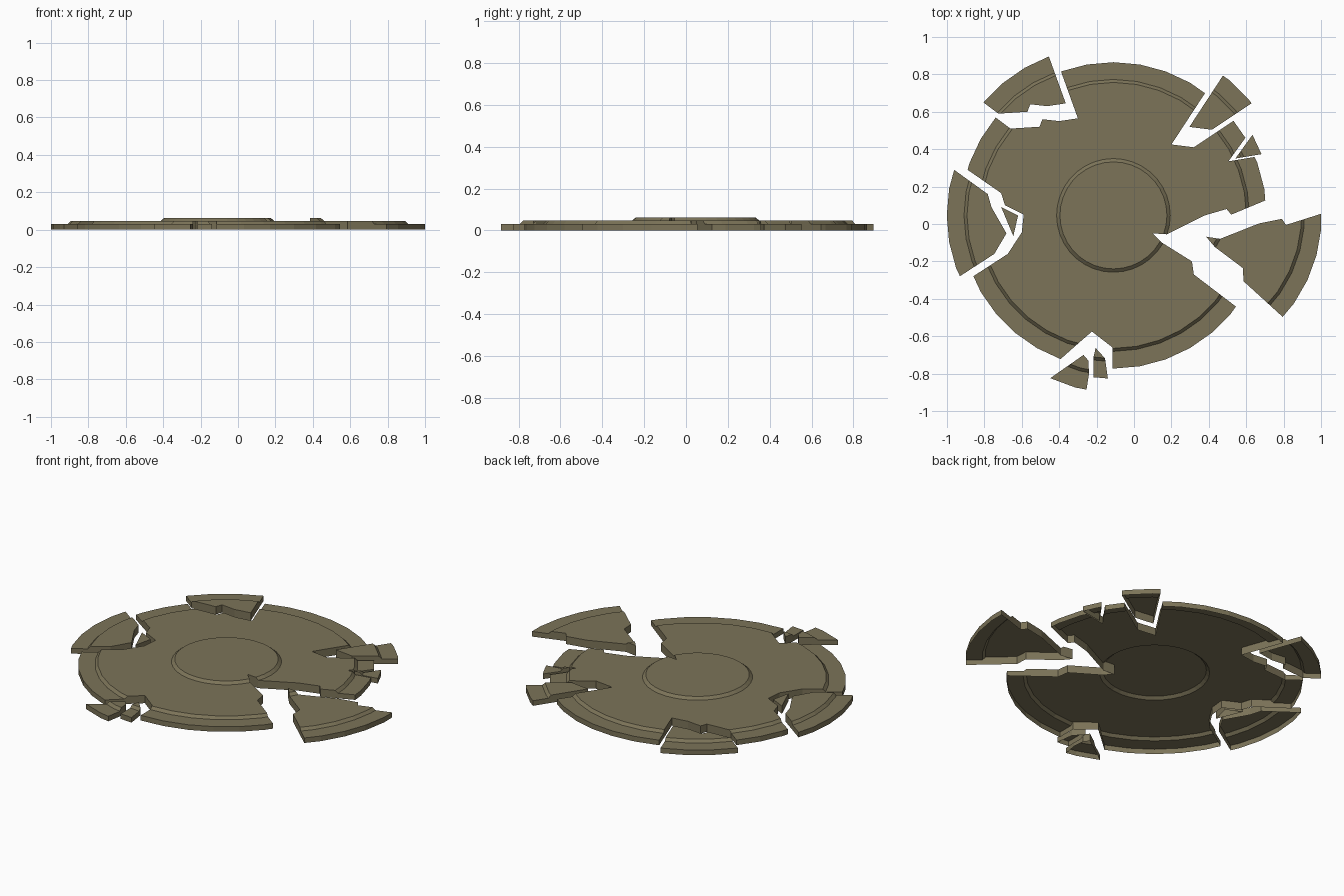
import bpy, bmesh, math
from mathutils import Vector, Matrix

if "Cube" in bpy.data.objects:
    bpy.data.objects.remove(bpy.data.objects["Cube"])

SEG = 36
HUB = Vector((-0.11, 0.046))          # centre of the unbroken plate

mat = bpy.data.materials.new("drab_olive_metal")
mat.diffuse_color = (0.200, 0.173, 0.098, 1)
mat.use_nodes = True
mat.node_tree.nodes["Principled BSDF"].inputs["Base Color"].default_value = mat.diffuse_color

# Stepped profile from floor to top: (radius, height)
PROFILE = [(0.819, 0), (0.819, 0.031), (0.727, 0.031), (0.711, 0.047),
           (0.304, 0.047), (0.286, 0.062)]


def to_object(bm, name):
    bmesh.ops.recalc_face_normals(bm, faces=bm.faces)
    me = bpy.data.meshes.new(name)
    bm.to_mesh(me)
    bm.free()
    me.materials.append(mat)
    ob = bpy.data.objects.new(name, me)
    bpy.context.collection.objects.link(ob)
    return ob


def plate(name):
    """Turned plate, stepped up towards the middle."""
    bm = bmesh.new()
    rings = [[bm.verts.new((HUB.x + r * math.cos(math.tau * i / SEG),
                            HUB.y + r * math.sin(math.tau * i / SEG), z))
              for i in range(SEG)] for r, z in PROFILE]
    for a, b in zip(rings, rings[1:]):
        for i in range(SEG):
            j = (i + 1) % SEG
            bm.faces.new((a[i], a[j], b[j], b[i]))
    bm.faces.new(rings[0])
    bm.faces.new(rings[-1])
    return to_object(bm, name)


def prism(path, open_ended):
    """Cutter following a crack; open ends run out past the rim."""
    pts = [Vector(p) for p in path]
    if open_ended:
        out = lambda p: p + (p - HUB).normalized() * 0.15
        pts = [out(pts[0])] + pts + [out(pts[-1])]
    bm = bmesh.new()
    face = bm.faces.new([bm.verts.new((p.x, p.y, -0.1)) for p in pts])
    ext = bmesh.ops.extrude_face_region(bm, geom=[face])
    for v in ext["geom"]:
        if isinstance(v, bmesh.types.BMVert):
            v.co.z = 0.2
    ob = to_object(bm, "cutter")
    ob.hide_render = True
    return ob


def cut(ob, path, operation, open_ended=True):
    cutter = prism(path, open_ended)
    mod = ob.modifiers.new("cut", "BOOLEAN")
    mod.operation, mod.solver, mod.object = operation, "EXACT", cutter
    dg = bpy.context.evaluated_depsgraph_get()
    dg.update()
    me = bpy.data.meshes.new_from_object(ob.evaluated_get(dg))
    ob.modifiers.clear()
    ob.data = me
    bpy.data.objects.remove(cutter)


def open_underside(ob):
    """The plate is a hollow shell: remove the floor faces."""
    bm = bmesh.new()
    bm.from_mesh(ob.data)
    floor = [f for f in bm.faces if all(abs(v.co.z) < 1e-4 for v in f.verts)]
    bmesh.ops.delete(bm, geom=floor, context="FACES")
    bm.to_mesh(ob.data)
    bm.free()


# Crack outlines on the unbroken plate
BACK_LEFT = [(-.39, .815), (-.30, .565), (-.40, .55), (-.49, .56), (-.505, .52),
             (-.66, .51), (-.74, .57)]
LEFT = [(-.89, .29), (-.71, .165), (-.69, .10), (-.59, .05), (-.60, -.045),
        (-.675, -.16), (-.86, -.28)]
FRONT = [(-.39, -.72), (-.30, -.64), (-.225, -.575), (-.115, -.66), (-.115, -.77)]
RIGHT = [(.543, -.44), (.32, -.27), (.31, -.20), (.15, -.10), (.10, -.05), (.175, -.055),
         (.375, .045), (.495, .08), (.52, .05), (.70, .125)]
BACK_RIGHT_CHIP = [(.655, .36), (.505, .335), (.595, .46)]
BACK_RIGHT = [(.53, .55), (.32, .41), (.20, .425), (.38, .70)]

# Main body with the missing areas removed
main = plate("main_plate")
for crack in (BACK_LEFT, LEFT, FRONT, RIGHT, BACK_RIGHT_CHIP, BACK_RIGHT):
    cut(main, crack, "DIFFERENCE")
open_underside(main)

# Fragments: name, outline, shift, turn in degrees, runs to rim
LEFT_SHARD = [(-.89, .29), (-.71, .16), (-.69, .09), (-.61, -.05), (-.675, -.16), (-.86, -.28)]
LEFT_CHIP = [(-.68, .09), (-.59, .045), (-.615, -.065)]
FRONT_SHARD = [(-.392, -.725), (-.225, -.583), (-.197, -.61), (-.186, -.68), (-.192, -.77)]
FRONT_CHIP = [(-.187, -.77), (-.187, -.66), (-.175, -.61), (-.125, -.665), (-.11, -.77)]
FRAGMENTS = [
    ("back_left_fragment", BACK_LEFT, (-.065, .08), 0, True),
    ("left_fragment", LEFT_SHARD, (-.072, 0), 0, True),
    ("left_chip", LEFT_CHIP, (-.03, 0), 0, False),
    ("front_fragment", FRONT_SHARD, (.015, -.131), -5.5, True),
    ("front_chip", FRONT_CHIP, (-.03, -.053), 0, True),
    ("right_fragment", RIGHT, (.295, 0), -5, True),
    ("back_right_chip", BACK_RIGHT_CHIP, (.037, .015), 0, True),
    ("back_right_fragment", BACK_RIGHT, (.096, .094), 0, True),
]
for name, path, shift, turn, open_ended in FRAGMENTS:
    ob = plate(name)
    cut(ob, path, "INTERSECT", open_ended)
    open_underside(ob)
    hub = Matrix.Translation((HUB.x, HUB.y, 0))
    move = Matrix.Translation((shift[0], shift[1], 0))
    ob.data.transform(move @ hub @ Matrix.Rotation(math.radians(turn), 4, "Z") @ hub.inverted())
